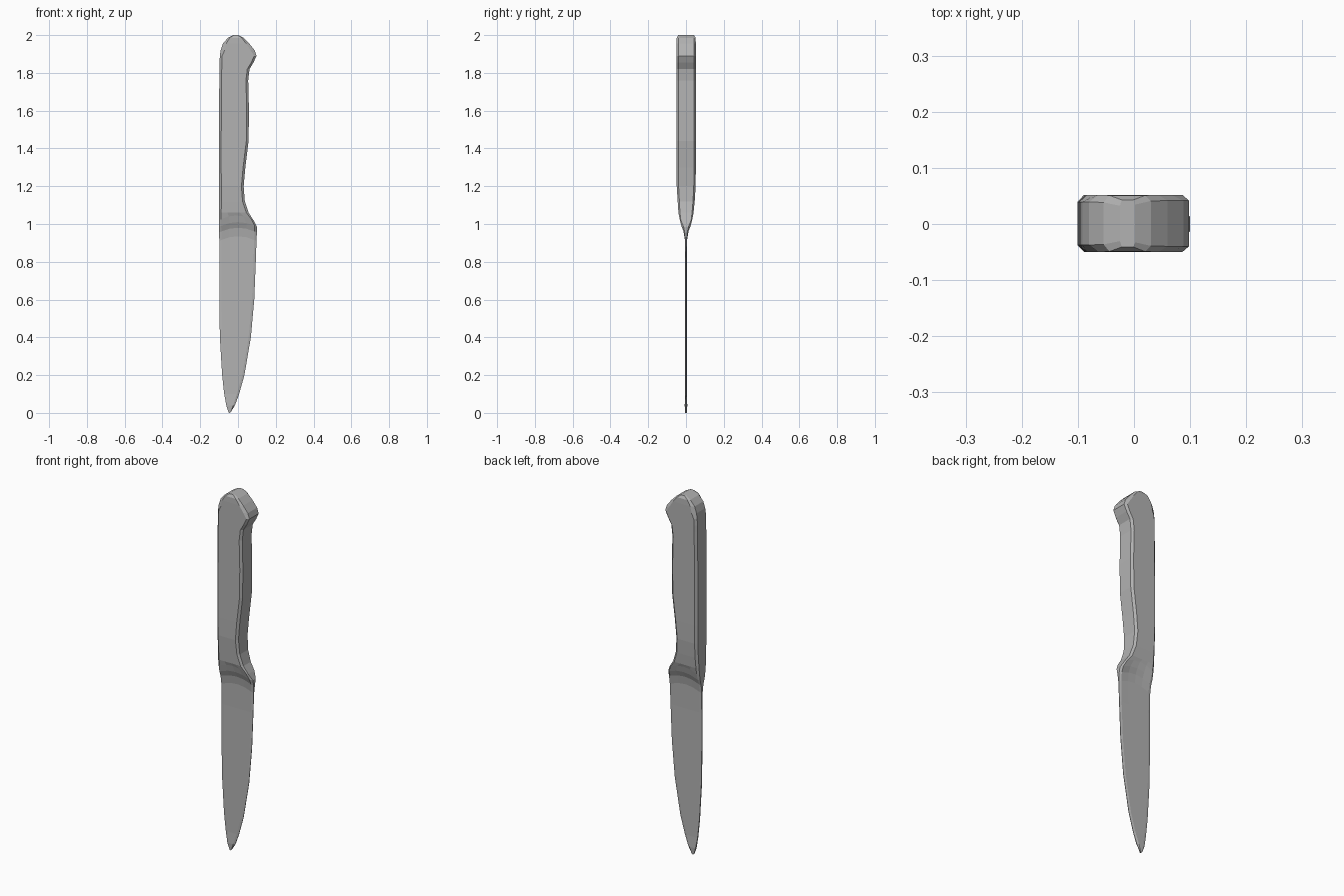
import bpy, bmesh

# Stations along the knife: z, spine x, edge x, half thickness
SECTIONS = [
    (0.008, -0.052, -0.036, 0.004),
    (0.04, -0.062, -0.016, 0.007),
    (0.10, -0.073, 0.006, 0.004),
    (0.20, -0.084, 0.034, 0.004),
    (0.40, -0.096, 0.068, 0.004),
    (0.60, -0.099, 0.086, 0.004),
    (0.80, -0.099, 0.094, 0.004),
    (0.91, -0.099, 0.098, 0.006),
    (0.955, -0.100, 0.100, 0.013),
    (0.985, -0.101, 0.100, 0.025),
    (1.02, -0.101, 0.082, 0.034),
    (1.06, -0.101, 0.056, 0.040),
    (1.12, -0.100, 0.036, 0.045),
    (1.20, -0.100, 0.030, 0.050),
    (1.30, -0.101, 0.039, 0.051),
    (1.44, -0.101, 0.056, 0.051),
    (1.60, -0.100, 0.058, 0.051),
    (1.76, -0.099, 0.054, 0.051),
    (1.82, -0.098, 0.061, 0.051),
    (1.855, -0.098, 0.082, 0.051),
    (1.89, -0.096, 0.098, 0.051),
    (1.92, -0.092, 0.088, 0.051),
    (1.955, -0.080, 0.060, 0.051),
    (1.985, -0.054, 0.030, 0.050),
    (2.00, -0.025, 0.002, 0.042),
]


def ring(bm, z, x0, x1, h):
    """Chamfered cross-section, flat on both broad sides."""
    w = x1 - x0
    blade = z < 0.95
    c = min(0.012, w * 0.2)
    if z > 1.9:
        c = w * 0.12
    back = h * 0.75
    edge = h * (0.3 if blade else 0.5 if z < 1.0 else 0.8)
    half = [(x0, back), (x0 + c, h)]
    half += [(x0 + c + (w - 2 * c) * t, h) for t in (0.25, 0.5, 0.75)]
    half += [(x1 - c, h), (x1, edge)]
    loop = half + [(x, -y) for x, y in reversed(half)]
    verts = []
    for x, y in loop:
        # the shoulder between blade and handle arches upward in the middle
        u = (2 * x - x0 - x1) / w
        arch = 0.025 * (1 - u * u) if 0.9 < z < 1.03 else 0
        verts.append(bm.verts.new((x, y + 0.001 * (z > 1.1), z + arch - 0.008 * (z < 0.02) * (1 - u * u))))
    return verts


# Blade and handle as one continuous loft
bm = bmesh.new()
rings = [ring(bm, *s) for s in SECTIONS]
for a, b in zip(rings, rings[1:]):
    n = len(a)
    for i in range(n):
        j = (i + 1) % n
        bm.faces.new((a[i], a[j], b[j], b[i]))
bm.faces.new(rings[0])
bm.faces.new(rings[-1])
bmesh.ops.recalc_face_normals(bm, faces=bm.faces)

mesh = bpy.data.meshes.new("knife")
bm.to_mesh(mesh)
bm.free()
knife = bpy.data.objects.new("knife", mesh)
bpy.context.collection.objects.link(knife)

# Single plain grey
grey = bpy.data.materials.new("grey")
grey.diffuse_color = (0.45, 0.45, 0.45, 1)
mesh.materials.append(grey)
